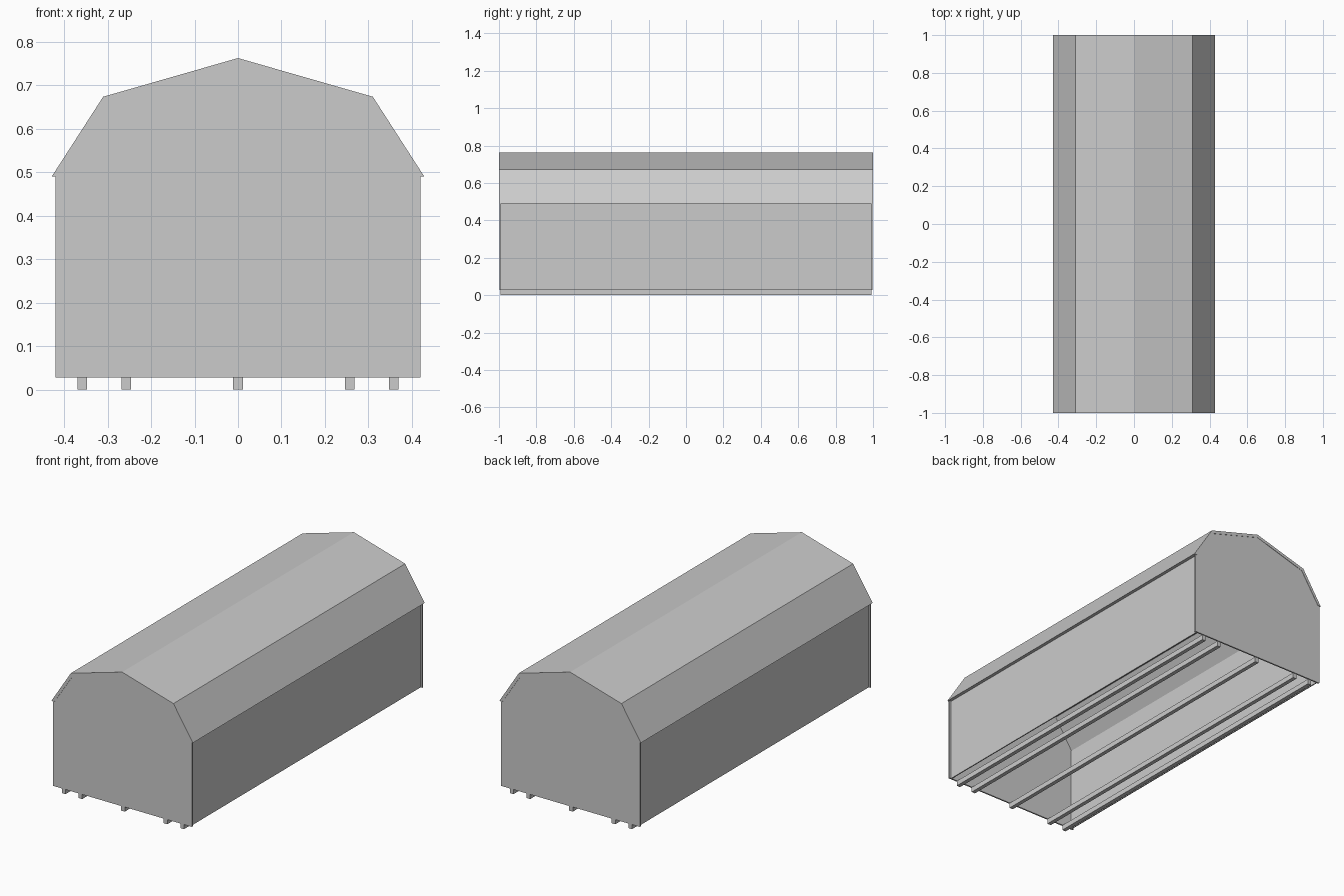
import bpy
import bmesh

cube = bpy.data.objects.get("Cube")
if cube:
    bpy.data.objects.remove(cube, do_unlink=True)

grey = bpy.data.materials.new("light_grey")
grey.use_nodes = True
grey.diffuse_color = (0.6, 0.6, 0.6, 1)
grey.node_tree.nodes["Principled BSDF"].inputs["Base Color"].default_value = (0.6, 0.6, 0.6, 1)

SILL, EAVE = 0.028, 0.49


def extrude_profile(name, profile, y0, y1):
    """Make a solid by sweeping an x-z outline from y0 to y1."""
    bm = bmesh.new()
    face = bm.faces.new([bm.verts.new((x, y0, z)) for x, z in profile])
    swept = bmesh.ops.extrude_face_region(bm, geom=[face])["geom"]
    verts = [v for v in swept if isinstance(v, bmesh.types.BMVert)]
    bmesh.ops.translate(bm, verts=verts, vec=(0, y1 - y0, 0))
    bmesh.ops.recalc_face_normals(bm, faces=bm.faces)
    mesh = bpy.data.meshes.new(name)
    bm.to_mesh(mesh)
    bm.free()
    mesh.materials.append(grey)
    obj = bpy.data.objects.new(name, mesh)
    bpy.context.collection.objects.link(obj)
    return obj


def mirrored(half):
    """Complete a right-to-ridge outline with its mirror image."""
    return half + [(-x, z) for x, z in reversed(half) if x > 0]


def rectangle(x0, x1, z0, z1):
    return [(x0, z0), (x1, z0), (x1, z1), (x0, z1)]


# Gambrel roof shell, open underneath
outer = mirrored([(0.428, EAVE), (0.31, 0.673), (0, 0.762)])
inner = mirrored([(0.41, EAVE), (0.3, 0.658), (0, 0.745)])
extrude_profile("roof", outer + inner[::-1], -1, 1)

# Gable end walls, slightly wider than the side walls
gable = mirrored([(0.42, SILL), (0.42, EAVE), (0.41, EAVE), (0.3, 0.658), (0, 0.745)])
for name, side in (("front_wall", -1), ("back_wall", 1)):
    extrude_profile(name, gable, side * 0.998, side * 0.99)

# Thin long walls
for name, side in (("left_wall", 1), ("right_wall", -1)):
    extrude_profile(name, rectangle(side * 0.404, side * 0.41, SILL, EAVE + 0.004), -0.992, 0.992)

# Ground runners
for i, x in enumerate((-0.358, -0.257, 0, 0.257, 0.358)):
    extrude_profile(f"runner_{i + 1}", rectangle(x - 0.011, x + 0.011, 0, SILL), -0.993, 0.993)
